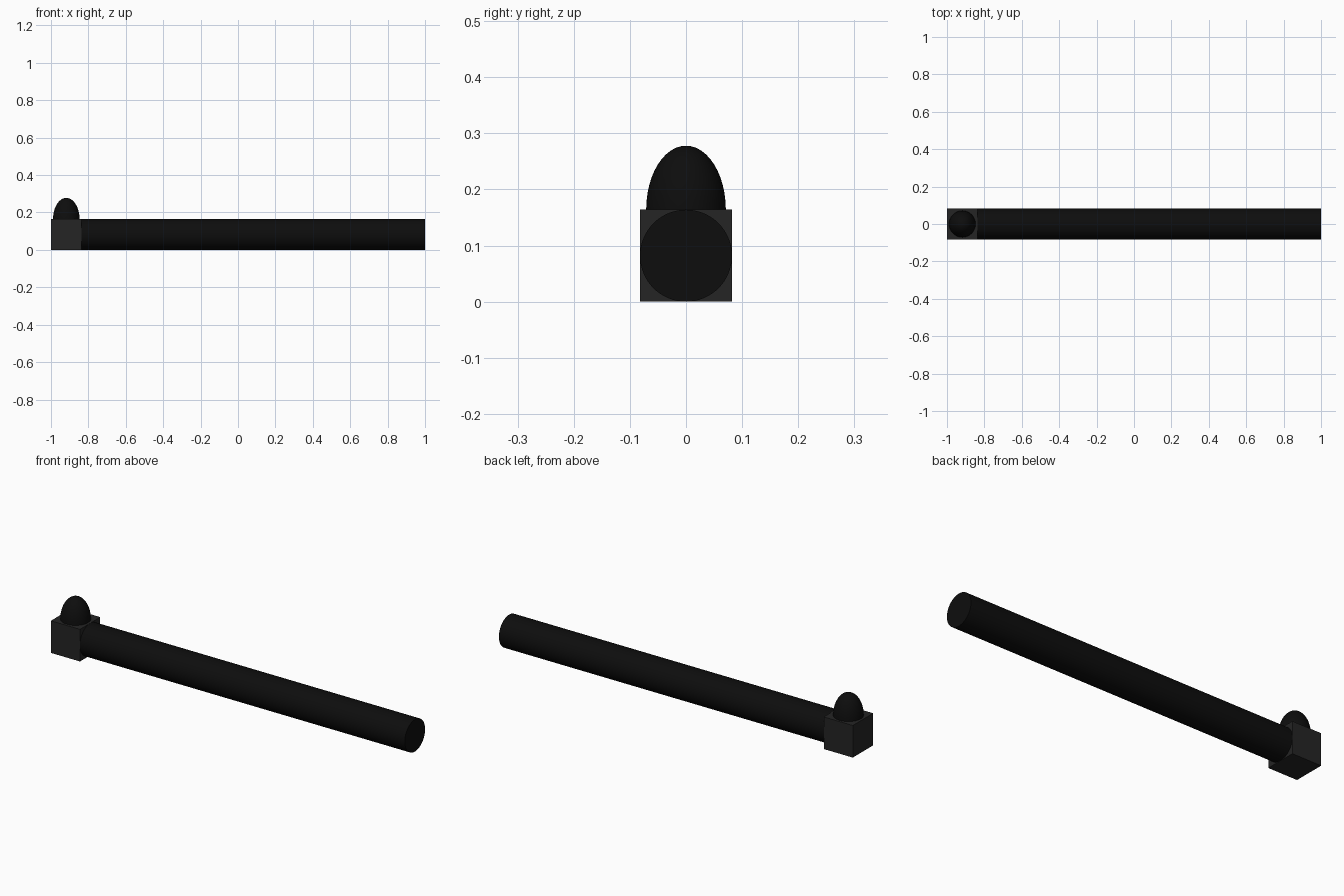
import bpy, bmesh, math

if "Cube" in bpy.data.objects:
    bpy.data.objects.remove(bpy.data.objects["Cube"])

S = 0.164          # block size
R = S / 2          # tube radius
CX = -1 + R        # block centre


def finish(name, color, smooth=False):
    ob = bpy.context.object
    ob.name = name
    mat = bpy.data.materials.new(name + "_paint")
    mat.diffuse_color = (color, color, color, 1)
    mat.use_nodes = True
    mat.node_tree.nodes["Principled BSDF"].inputs["Base Color"].default_value = mat.diffuse_color
    ob.data.materials.append(mat)
    bpy.ops.object.transform_apply(location=False, rotation=True, scale=True)
    if smooth:
        bpy.ops.object.shade_smooth_by_angle(angle=math.radians(40))
    return ob


# square end block
bpy.ops.mesh.primitive_cube_add(size=S, location=(CX, 0, R))
finish("end_block", 0.018)

# long round tube
x0 = -1 + S
bpy.ops.mesh.primitive_cylinder_add(vertices=64, radius=R, depth=1 - x0,
                                    location=((1 + x0) / 2, 0, R),
                                    rotation=(0, math.pi / 2, 0))
finish("tube", 0.004, True)

# stretched dome button: upper half of an ellipsoid
bpy.ops.mesh.primitive_uv_sphere_add(segments=48, ring_count=24, radius=1,
                                     location=(CX, 0, S))
dome = bpy.context.object
bm = bmesh.new()
bm.from_mesh(dome.data)
bmesh.ops.delete(bm, geom=[v for v in bm.verts if v.co.z < -0.01], context='VERTS')
bm.to_mesh(dome.data)
bm.free()
dome.scale = (0.071, 0.071, 0.114)
finish("dome_button", 0.004, True)
